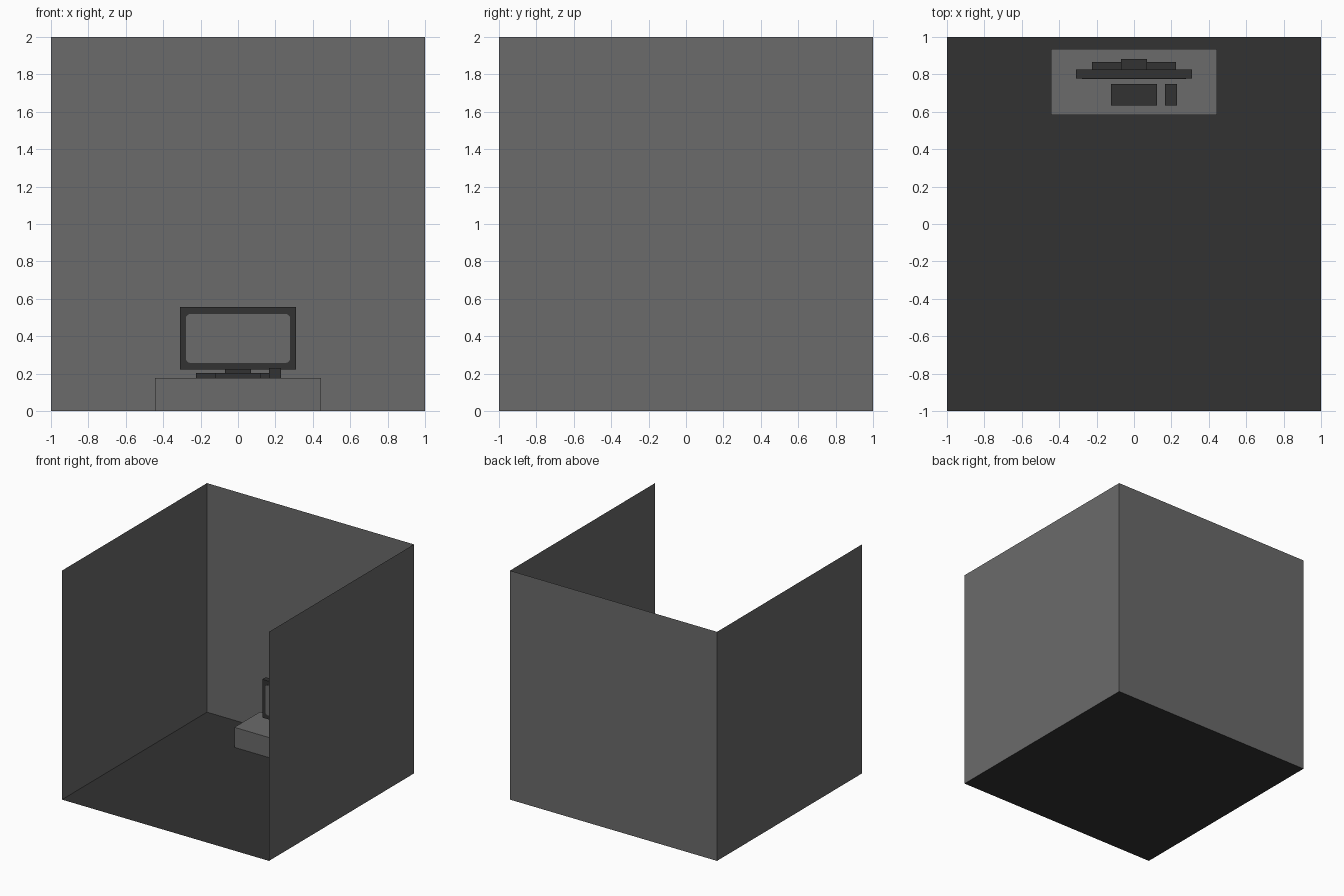
import bpy, bmesh, math

if "Cube" in bpy.data.objects:
    bpy.data.objects.remove(bpy.data.objects["Cube"])


def material(name, v):
    m = bpy.data.materials.new(name)
    m.diffuse_color = (v, v, v, 1)
    m.use_nodes = True
    m.node_tree.nodes["Principled BSDF"].inputs["Base Color"].default_value = m.diffuse_color
    return m


GREY = material("mid grey", 0.145)
DARK = material("dark grey", 0.032)


def finish(name, bm, mat):
    me = bpy.data.meshes.new(name)
    bm.to_mesh(me)
    bm.free()
    me.materials.append(mat)
    ob = bpy.data.objects.new(name, me)
    bpy.context.collection.objects.link(ob)
    return ob


def panel(name, corners, mat):
    bm = bmesh.new()
    bm.faces.new([bm.verts.new(c) for c in corners])
    return finish(name, bm, mat)


def box(name, x, y, z, mat):
    bm = bmesh.new()
    bmesh.ops.create_cube(bm, size=1)
    for v in bm.verts:
        v.co = [r[0] + (c + 0.5) * (r[1] - r[0]) for c, r in zip(v.co, (x, y, z))]
    return finish(name, bm, mat)


# room: thin floor and three walls, open at the front and top
panel("floor", [(-1, -1, 0), (1, -1, 0), (1, 1, 0), (-1, 1, 0)], DARK)
panel("back_wall", [(-1, 1, 0), (1, 1, 0), (1, 1, 2), (-1, 1, 2)], GREY)
panel("left_wall", [(-1, -1, 0), (-1, 1, 0), (-1, 1, 2), (-1, -1, 2)], GREY)
panel("right_wall", [(1, 1, 0), (1, -1, 0), (1, -1, 2), (1, 1, 2)], GREY)

# low desk
box("desk", (-0.443, 0.443), (0.583, 0.936), (0.001, 0.176), GREY)

# monitor with stand
box("monitor_case", (-0.31, 0.31), (0.778, 0.825), (0.222, 0.556), DARK)
box("stand_base", (-0.225, 0.225), (0.785, 0.866), (0.176, 0.203), DARK)
box("stand_neck", (-0.07, 0.07), (0.82, 0.882), (0.19, 0.40), DARK)

# screen: rounded plate on the front of the case
bm = bmesh.new()
hw, hh, r, zc = 0.279, 0.131, 0.025, 0.388
ring = []
for i, (sx, sz) in enumerate([(1, 1), (-1, 1), (-1, -1), (1, -1)]):
    for k in range(5):
        a = math.pi / 2 * (i + k / 4)
        ring.append(bm.verts.new((sx * (hw - r) + r * math.cos(a), 0.775,
                                  zc + sz * (hh - r) + r * math.sin(a))))
face = bm.faces.new(ring)
ext = bmesh.ops.extrude_face_region(bm, geom=[face])
for v in ext["geom"]:
    if isinstance(v, bmesh.types.BMVert):
        v.co.y = 0.779
bmesh.ops.recalc_face_normals(bm, faces=bm.faces[:])
finish("screen", bm, GREY)

# keyboard and mouse
box("keyboard", (-0.123, 0.123), (0.633, 0.749), (0.176, 0.203), DARK)
box("mouse", (0.166, 0.229), (0.633, 0.749), (0.176, 0.23), DARK)
